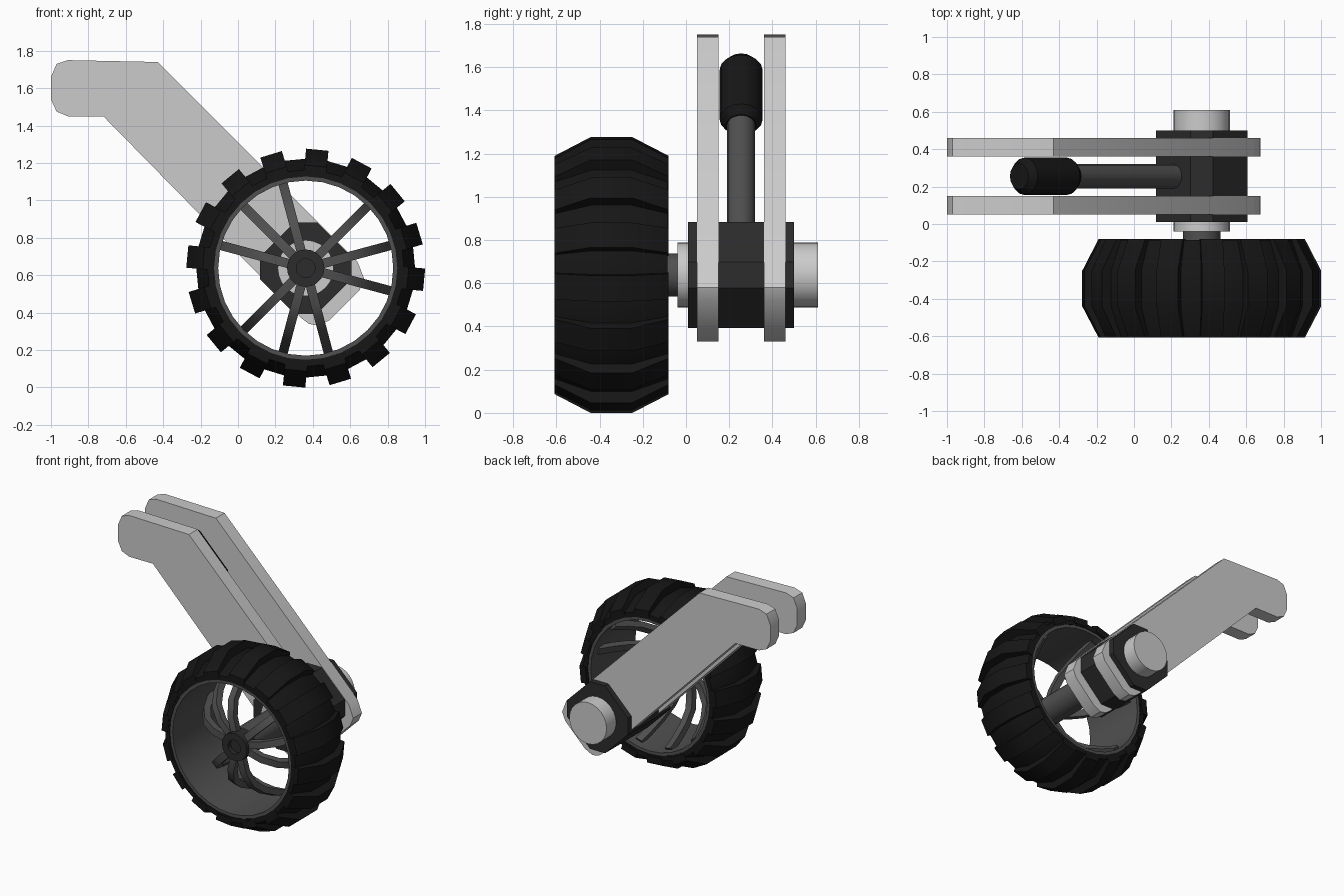
import bpy, bmesh
from math import sin, cos, pi, radians
from mathutils import Vector, Matrix

if "Cube" in bpy.data.objects:
    bpy.data.objects.remove(bpy.data.objects["Cube"])

AX, AZ = 0.362, 0.638          # axle centre (x, z)


def material(name, v):
    m = bpy.data.materials.new(name)
    m.diffuse_color = (v, v, v, 1)
    m.use_nodes = True
    m.node_tree.nodes["Principled BSDF"].inputs["Base Color"].default_value = m.diffuse_color
    return m


RUBBER = material("rubber", 0.008)
DARK = material("dark_metal", 0.08)
BLACK = material("black_metal", 0.025)


def finish(name, bm, mat=None):
    bmesh.ops.recalc_face_normals(bm, faces=bm.faces)
    me = bpy.data.meshes.new(name)
    bm.to_mesh(me)
    bm.free()
    ob = bpy.data.objects.new(name, me)
    bpy.context.collection.objects.link(ob)
    if mat:
        me.materials.append(mat)
    bpy.ops.object.select_all(action='DESELECT')
    bpy.context.view_layer.objects.active = ob
    ob.select_set(True)
    bpy.ops.object.shade_smooth_by_angle(angle=radians(30))
    return ob


def prism(bm, a, b):
    """Closed solid between two matching outlines."""
    va, vb = [bm.verts.new(p) for p in a], [bm.verts.new(p) for p in b]
    bm.faces.new(va)
    bm.faces.new(vb[::-1])
    for i in range(len(va)):
        j = (i + 1) % len(va)
        bm.faces.new((va[i], va[j], vb[j], vb[i]))


def plate(name, outline, y0, y1, mat=None):
    bm = bmesh.new()
    prism(bm, [(x, y0, z) for x, z in outline], [(x, y1, z) for x, z in outline])
    return finish(name, bm, mat)


def lathe(name, profile, segs, mat=None, closed=False):
    """Spin (radius, y) points around the axle."""
    bm = bmesh.new()
    rings = [[bm.verts.new((AX + r * cos(2 * pi * k / segs), y, AZ + r * sin(2 * pi * k / segs)))
              for k in range(segs)] for r, y in profile]
    pairs = list(zip(rings, rings[1:]))
    if closed:
        pairs.append((rings[-1], rings[0]))
    for p, q in pairs:
        for k in range(segs):
            j = (k + 1) % segs
            bm.faces.new((p[k], p[j], q[j], q[k]))
    if not closed:
        bm.faces.new(rings[0])
        bm.faces.new(rings[-1])
    return finish(name, bm, mat)


def radial(name, outline, half_w, angles, mat):
    """Repeat a flat (radius, y) outline of given thickness around the axle."""
    bm = bmesh.new()
    for a in angles:
        u, t = Vector((cos(a), 0, sin(a))), Vector((-sin(a), 0, cos(a)))
        sides = [[Vector((AX, y, AZ)) + u * r + t * s for r, y in outline]
                 for s in (-half_w, half_w)]
        prism(bm, *sides)
    return finish(name, bm, mat)


# Tyre body and its sixteen cross-wise tread blocks
lathe("tire", [(0.49, -0.605), (0.525, -0.605), (0.585, -0.44), (0.585, -0.25),
               (0.525, -0.085), (0.49, -0.085)], 32, RUBBER, closed=True)
radial("tire_treads", [(0.50, -0.608), (0.548, -0.608), (0.636, -0.44), (0.636, -0.25),
                       (0.548, -0.08), (0.50, -0.08)], 0.06,
       [radians(84.4 + 22.5 * k) for k in range(16)], RUBBER)

# Rim band
lathe("rim", [(0.468, -0.60), (0.495, -0.60), (0.495, -0.09), (0.468, -0.09)],
      32, DARK, closed=True)

# Bowed spokes in three groups of three
front = [(0.05, -0.53), (0.20, -0.53), (0.31, -0.48), (0.39, -0.38), (0.45, -0.26), (0.48, -0.16)]
back = [(0.45, -0.14), (0.41, -0.24), (0.355, -0.35), (0.285, -0.44), (0.19, -0.485), (0.05, -0.485)]
radial("spokes", front + back, 0.025,
       [radians(15 + 120 * g + s) for g in range(3) for s in (-30, 0, 30)], DARK)

# Hub with recessed front, and axle shaft
lathe("hub", [(0.05, -0.53), (0.05, -0.56), (0.10, -0.56), (0.10, -0.45)], 20, BLACK)
lathe("axle", [(0.10, -0.45), (0.10, -0.03)], 20, DARK)

# Pivot: flange, chamfered diamond block, end cap
lathe("inner_flange", [(0.15, -0.04), (0.15, 0.02)], 24)
t, c = 0.245, 0.06
block = [(t, c), (c, t), (-c, t), (-t, c), (-t, -c), (-c, -t), (c, -t), (t, -c)]
plate("pivot_block", [(AX + x, AZ + z) for x, z in block], 0.01, 0.50, BLACK)
lathe("end_cap", [(0.15, 0.48), (0.15, 0.61)], 24)

# Pair of bent arm plates
arm = [(-1.0, 1.54), (-0.97, 1.475), (-0.91, 1.45), (-0.72, 1.45), (0.34, 0.37),
       (0.38, 0.34), (0.43, 0.33), (0.49, 0.36), (0.65, 0.52), (0.675, 0.58),
       (0.64, 0.67), (-0.43, 1.74), (-0.91, 1.75), (-0.97, 1.73), (-1.0, 1.66)]
for name, y in (("front_arm", 0.05), ("rear_arm", 0.36)):
    plate(name, arm, y, y + 0.10)


# Damper between the arms, running along the 45 degree arm line
def damper(name, stations, segs, mat):
    d, e = Vector((-1, 0, 1)).normalized(), Vector((1, 0, 1)).normalized()
    o, f = Vector((AX, 0.255, AZ)), Vector((0, 1, 0))
    bm = bmesh.new()
    rings = [[bm.verts.new(o + d * s + e * r * cos(2 * pi * k / segs) + f * r * sin(2 * pi * k / segs))
              for k in range(segs)] for s, r in stations]
    for p, q in zip(rings, rings[1:]):
        for k in range(segs):
            j = (k + 1) % segs
            bm.faces.new((p[k], p[j], q[j], q[k]))
    bm.faces.new(rings[0])
    bm.faces.new(rings[-1])
    return finish(name, bm, mat)


damper("damper_rod", [(0.10, 0.065), (1.05, 0.065)], 16, DARK)
damper("damper_body", [(0.98, 0.07), (1.02, 0.1), (1.34, 0.1), (1.38, 0.07)], 16, RUBBER)
